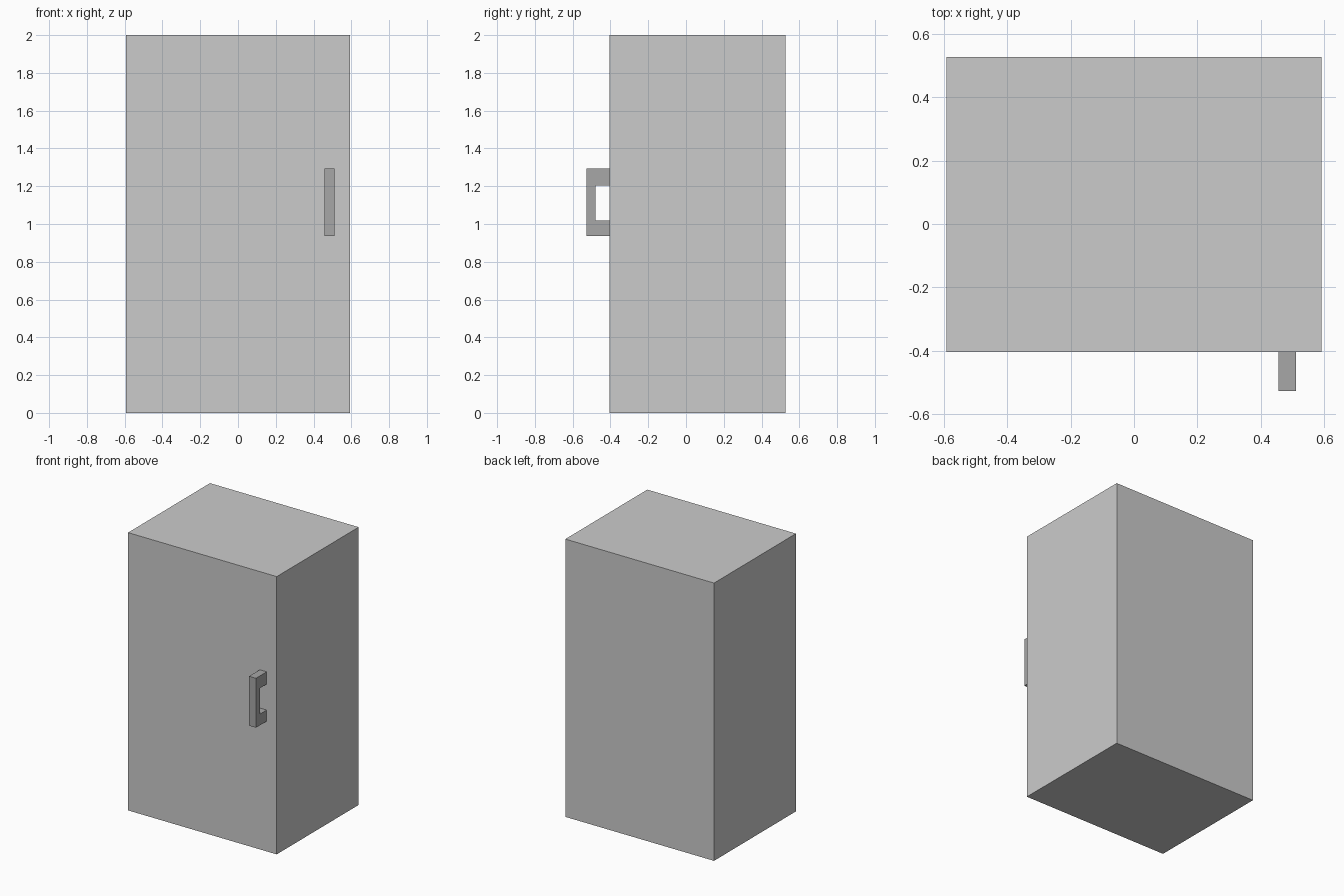
import bpy

if "Cube" in bpy.data.objects:
    bpy.data.objects.remove(bpy.data.objects["Cube"])


def material(name, grey):
    m = bpy.data.materials.new(name)
    m.diffuse_color = (grey, grey, grey, 1)
    m.use_nodes = True
    m.node_tree.nodes["Principled BSDF"].inputs["Base Color"].default_value = m.diffuse_color
    return m


def extrude_x(name, profile, x0, x1, mat):
    """Closed (y, z) outline, counter-clockwise seen from +x, extruded along x."""
    n = len(profile)
    verts = [(x, y, z) for x in (x0, x1) for y, z in profile]
    faces = [tuple(reversed(range(n))), tuple(range(n, 2 * n))]
    faces += [(i, (i + 1) % n, n + (i + 1) % n, n + i) for i in range(n)]
    mesh = bpy.data.meshes.new(name)
    mesh.from_pydata(verts, [], faces)
    mesh.materials.append(mat)
    obj = bpy.data.objects.new(name, mesh)
    bpy.context.collection.objects.link(obj)
    return obj


light_grey = material("light grey", 0.6)
mid_grey = material("mid grey", 0.39)

FRONT, BACK = -0.405, 0.527

# Cabinet body: plain box
extrude_x("cabinet_body",
          [(FRONT, 0), (BACK, 0), (BACK, 2), (FRONT, 2)],
          -0.592, 0.592, light_grey)

# Door handle: C-shaped bracket on the front face
extrude_x("door_handle",
          [(-0.527, 0.937), (FRONT, 0.937), (FRONT, 1.018), (-0.479, 1.018),
           (-0.479, 1.204), (FRONT, 1.204), (FRONT, 1.293), (-0.527, 1.293)],
          0.457, 0.512, mid_grey)
